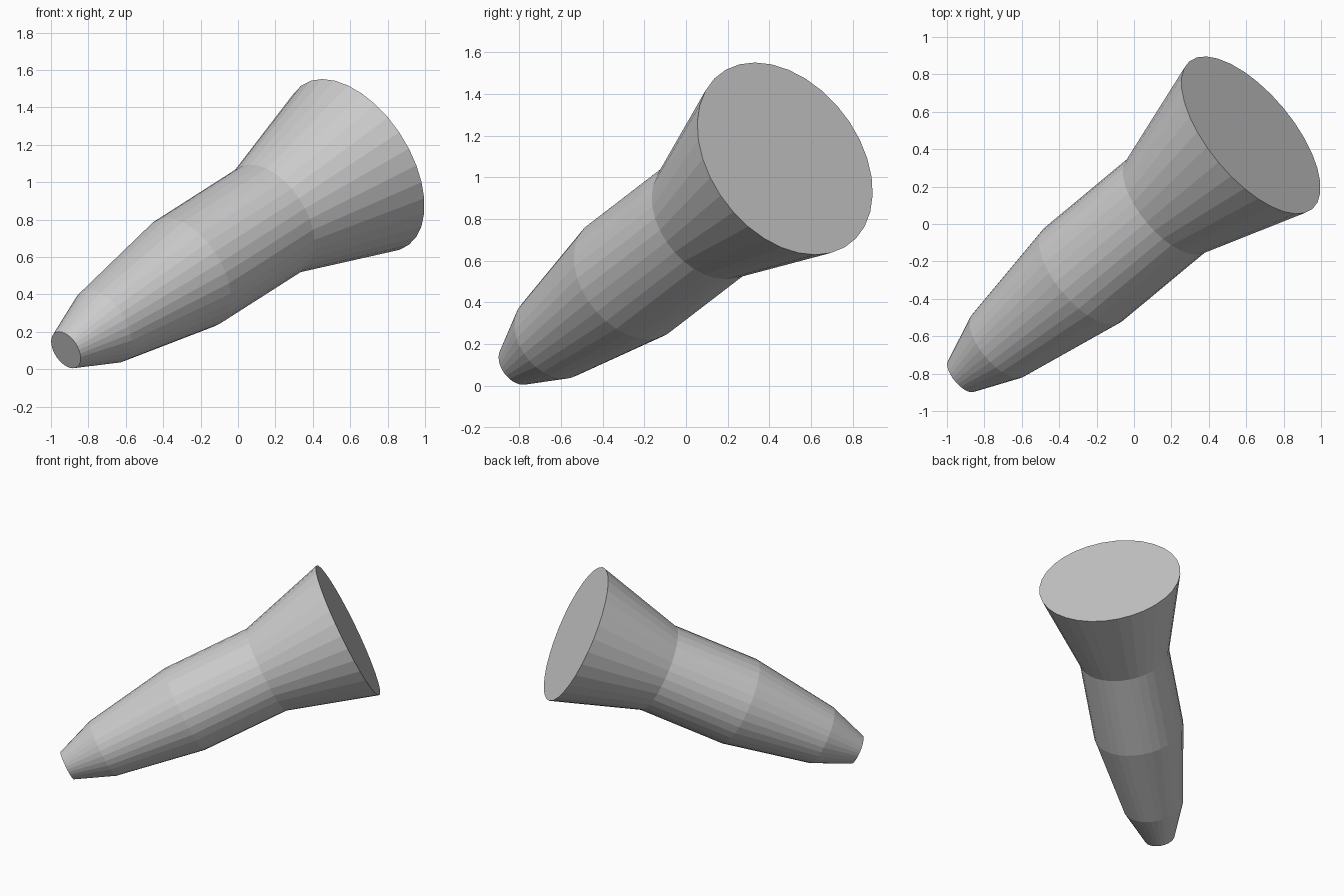
import bpy, bmesh, math
from mathutils import Vector

cube = bpy.data.objects.get("Cube")
if cube:
    bpy.data.objects.remove(cube, do_unlink=True)

SIDES = 32
TIP = Vector((-0.92, -0.81, 0.103))
BASE = Vector((0.625, 0.475, 1.09))
# (distance along the axis, radius)
PROFILE = [(0.0, 0.109), (0.285, 0.217), (0.937, 0.325), (1.588, 0.325), (2.239, 0.514)]

# Plain grey material
grey = bpy.data.materials.new("light grey")
colour = (0.6, 0.6, 0.6, 1.0)
grey.diffuse_color = colour
grey.use_nodes = True
bsdf = next(n for n in grey.node_tree.nodes if n.type == 'BSDF_PRINCIPLED')
bsdf.inputs["Base Color"].default_value = colour

# Turned body: rings of the profile, bridged and capped at both ends
bm = bmesh.new()
rings = []
for z, r in PROFILE:
    angles = [2 * math.pi * i / SIDES for i in range(SIDES)]
    rings.append([bm.verts.new((r * math.cos(a), r * math.sin(a), z)) for a in angles])
for low, high in zip(rings, rings[1:]):
    for i in range(SIDES):
        j = (i + 1) % SIDES
        bm.faces.new((low[i], low[j], high[j], high[i]))
bm.faces.new(rings[0][::-1])
bm.faces.new(rings[-1])

mesh = bpy.data.meshes.new("flared_body")
bm.to_mesh(mesh)
bm.free()
mesh.materials.append(grey)
body = bpy.data.objects.new("flared_body", mesh)
bpy.context.collection.objects.link(body)

# Lean the body along its slanted axis
body.location = TIP
body.rotation_mode = 'QUATERNION'
body.rotation_quaternion = (BASE - TIP).to_track_quat('Z', 'Y')
